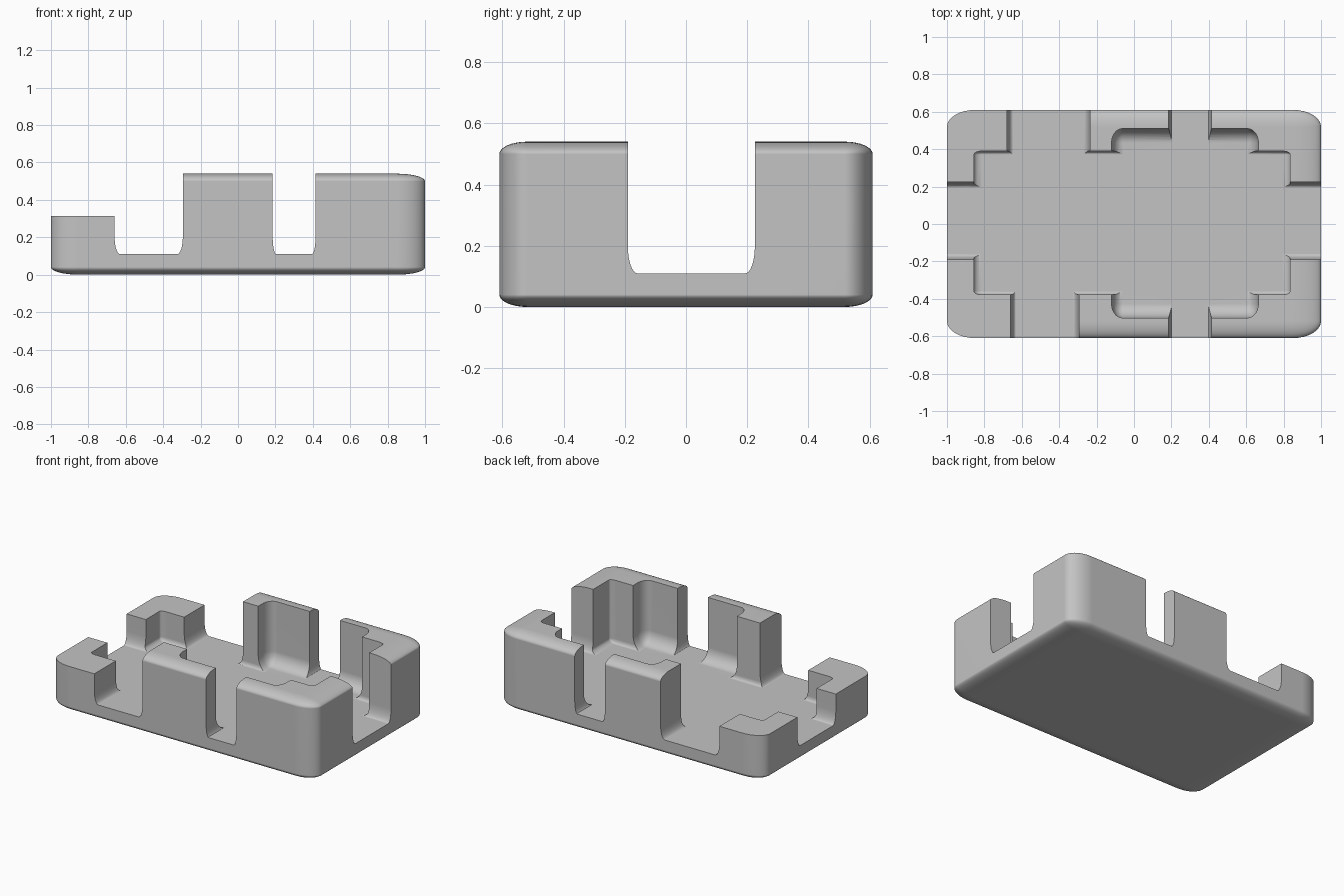
import bpy
import bmesh
import math
from mathutils import Vector

old = bpy.data.objects.get("Cube")
if old:
    bpy.data.objects.remove(old, do_unlink=True)

grey = bpy.data.materials.new("plain grey")
grey.use_nodes = True
colour = (0.55, 0.55, 0.55, 1)
grey.diffuse_color = colour
grey.node_tree.nodes["Principled BSDF"].inputs["Base Color"].default_value = colour


def block(name, low, high, rounding=0.0):
    """Cube rounded first and then stretched, so its fillets are elliptical."""
    low, high = Vector(low), Vector(high)
    bm = bmesh.new()
    bmesh.ops.create_cube(bm, size=2)
    if rounding:
        bmesh.ops.bevel(bm, geom=bm.verts[:] + bm.edges[:], offset=rounding,
                        segments=8, profile=0.5, affect='EDGES')
    half, mid = (high - low) / 2, (high + low) / 2
    for v in bm.verts:
        v.co = Vector(a * b for a, b in zip(v.co, half)) + mid
    bmesh.ops.recalc_face_normals(bm, faces=bm.faces[:])
    mesh = bpy.data.meshes.new(name)
    bm.to_mesh(mesh)
    bm.free()
    mesh.materials.append(grey)
    obj = bpy.data.objects.new(name, mesh)
    bpy.context.collection.objects.link(obj)
    return obj


# Rounded outer shell
tray = block("tray", (-1, -0.61, 0), (1, 0.61, 0.54), 0.15)

floor, top = 0.11, 1.3
cutters = [
    # Main hollow and the wider recess in its side walls
    block("main_hollow", (-0.855, -0.378, floor), (0.835, 0.39, top), 0.05),
    block("side_recess", (-0.12, -0.502, floor), (0.665, 0.51, top), 0.15),
    # Openings through the walls
    block("end_openings", (-1.4, -0.19, floor), (1.4, 0.225, top), 0.15),
    block("narrow_openings", (0.185, -1, floor), (0.415, 1, top), 0.17),
    block("front_opening", (-0.66, -1.2, floor), (-0.295, 0.1, top), 0.16),
    block("back_opening", (-0.68, -0.1, floor), (-0.235, 1.2, top), 0.15),
    # Lowered corner posts
    block("post_trim", (-1.2, -0.8, 0.315), (-0.5, 0.8, 1)),
]

bpy.ops.object.select_all(action='DESELECT')
tray.select_set(True)
bpy.context.view_layer.objects.active = tray
for cutter in cutters:
    cutter.hide_render = True
    cut = tray.modifiers.new(cutter.name, 'BOOLEAN')
    cut.operation = 'DIFFERENCE'
    cut.solver = 'EXACT'
    cut.object = cutter
    bpy.ops.object.modifier_apply(modifier=cut.name)
    bpy.data.objects.remove(cutter, do_unlink=True)

# Smooth fillets, crisp cut edges
bpy.ops.object.shade_smooth_by_angle(angle=math.radians(30))
even = tray.modifiers.new("even_shading", 'WEIGHTED_NORMAL')
even.keep_sharp = True
